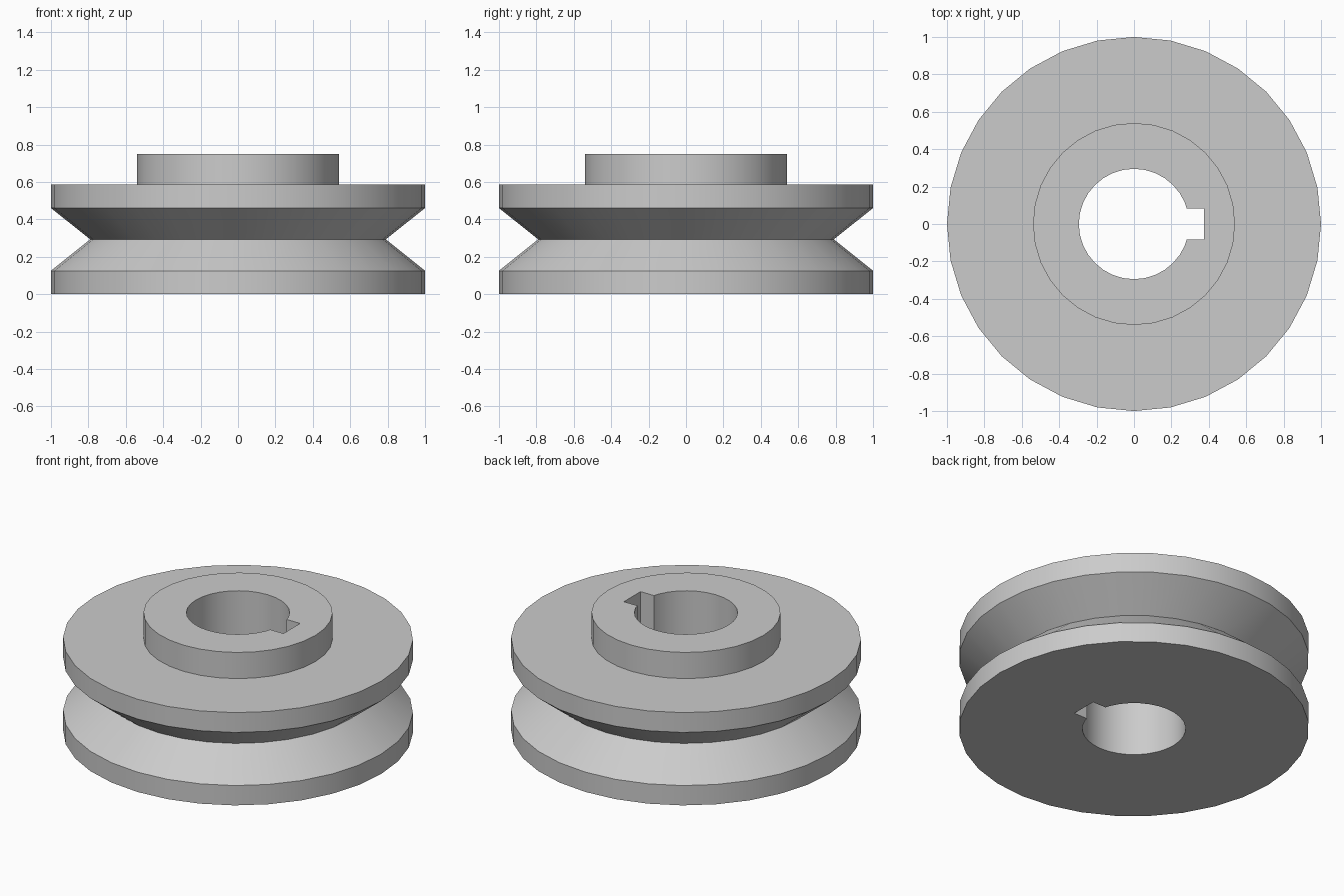
import bpy, bmesh
from math import tau
from mathutils import Matrix

if "Cube" in bpy.data.objects:
    bpy.data.objects.remove(bpy.data.objects["Cube"])

SIDES = 32
HEIGHT = 0.75
BORE_R = 0.295


def new_object(name, bm):
    bmesh.ops.recalc_face_normals(bm, faces=bm.faces)
    mesh = bpy.data.meshes.new(name)
    bm.to_mesh(mesh)
    bm.free()
    obj = bpy.data.objects.new(name, mesh)
    bpy.context.collection.objects.link(obj)
    return obj


def lathe(name, profile):
    # Revolve a closed (radius, height) section around z
    bm = bmesh.new()
    verts = [bm.verts.new((r, 0, z)) for r, z in profile]
    edges = [bm.edges.new((a, b)) for a, b in zip(verts, verts[1:] + verts[:1])]
    bmesh.ops.spin(bm, geom=verts + edges, cent=(0, 0, 0), axis=(0, 0, 1),
                   angle=tau, steps=SIDES, use_merge=True)
    bmesh.ops.remove_doubles(bm, verts=bm.verts, dist=1e-5)
    return new_object(name, bm)


def box(name, lo, hi):
    size = [h - l for l, h in zip(lo, hi)]
    mid = [(h + l) / 2 for l, h in zip(lo, hi)]
    bm = bmesh.new()
    bmesh.ops.create_cube(bm, size=1, matrix=Matrix.Translation(mid) @ Matrix.Diagonal((*size, 1)))
    return new_object(name, bm)


# Pulley body: lower rim, V groove, upper rim, raised hub, through bore
pulley = lathe("grooved_pulley", [
    (BORE_R, 0), (1, 0), (1, 0.125), (0.79, 0.293), (1, 0.46),
    (1, 0.585), (0.54, 0.585), (0.54, HEIGHT), (BORE_R, HEIGHT)])

# Keyway slot on the +x side of the bore
cutter = box("keyway_cutter", (0.1, -0.083, -0.1), (0.375, 0.083, HEIGHT + 0.1))
cutter.hide_render = True
cut = pulley.modifiers.new("keyway", 'BOOLEAN')
cut.operation = 'DIFFERENCE'
cut.solver = 'EXACT'
cut.object = cutter

# Apply the cut, then smooth the round walls while keeping crisp edges
bpy.ops.object.select_all(action='DESELECT')
pulley.select_set(True)
bpy.context.view_layer.objects.active = pulley
bpy.ops.object.modifier_apply(modifier=cut.name)
bpy.data.objects.remove(cutter)
bpy.ops.object.shade_smooth_by_angle(angle=0.5)
